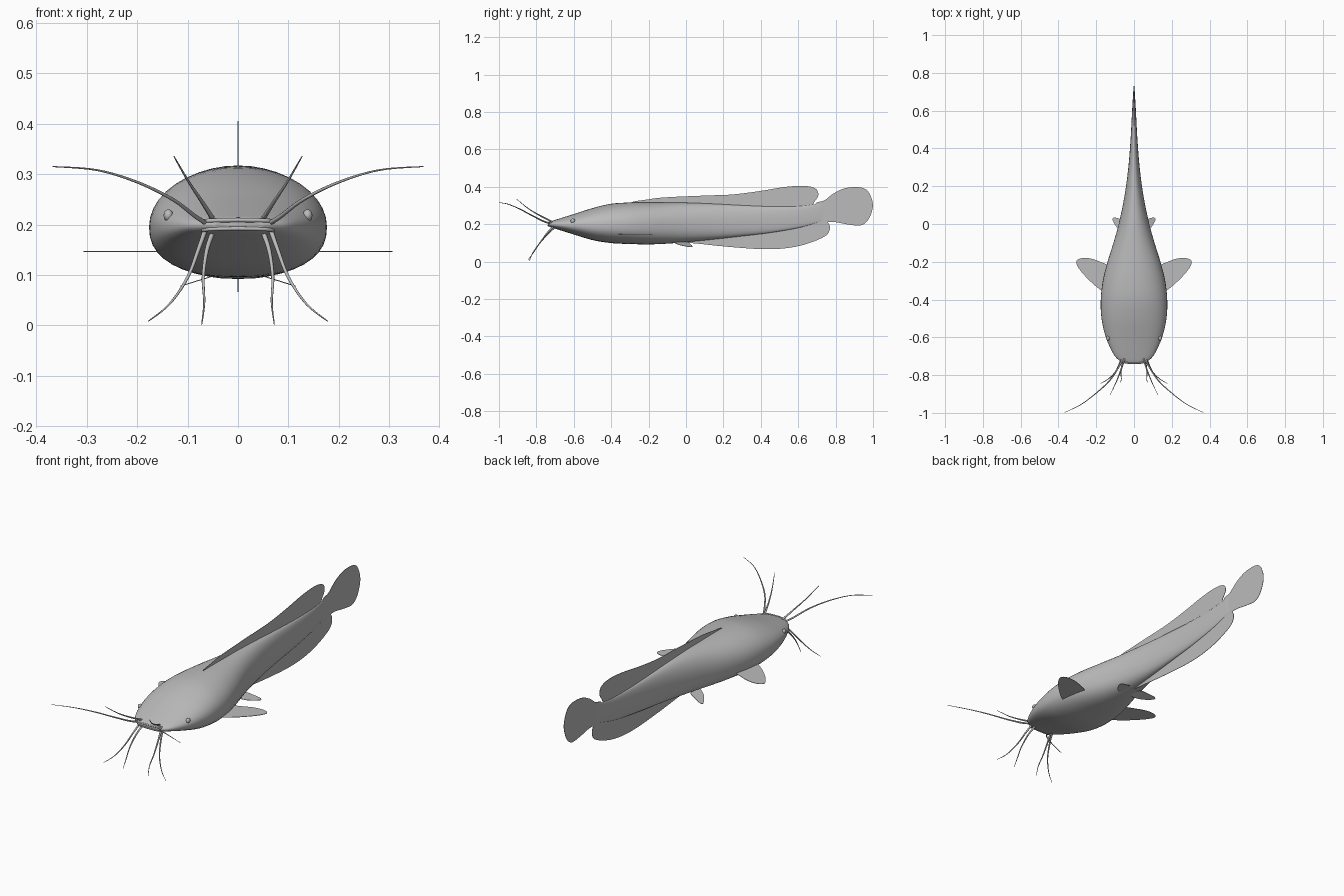
import bpy, bmesh, math
from mathutils import Vector

cube = bpy.data.objects.get("Cube")
if cube:
    bpy.data.objects.remove(cube)

grey = bpy.data.materials.new("skin grey")
grey.use_nodes = True
grey.diffuse_color = (0.5, 0.5, 0.5, 1)
grey.node_tree.nodes["Principled BSDF"].inputs["Base Color"].default_value = (0.5, 0.5, 0.5, 1)


def finish(name, bm, smooth=True):
    bmesh.ops.recalc_face_normals(bm, faces=bm.faces)
    mesh = bpy.data.meshes.new(name)
    bm.to_mesh(mesh)
    bm.free()
    mesh.materials.append(grey)
    obj = bpy.data.objects.new(name, mesh)
    bpy.context.collection.objects.link(obj)
    for p in mesh.polygons:
        p.use_smooth = smooth
    return obj


def spline(points, steps, closed=False):
    """Catmull-Rom curve through points of any dimension."""
    n, out = len(points), []
    pick = (lambda i: points[i % n]) if closed else (lambda i: points[min(max(i, 0), n - 1)])
    for i in range(n if closed else n - 1):
        for s in range(steps):
            t = s / steps
            out.append([0.5 * (2 * b + (c - a) * t + (2 * a - 5 * b + 4 * c - d) * t * t
                               + (3 * b - a - 3 * c + d) * t ** 3)
                        for a, b, c, d in zip(pick(i - 1), pick(i), pick(i + 1), pick(i + 2))])
    if not closed:
        out.append(list(points[-1]))
    return out


def loft(bm, rings):
    rows = [[bm.verts.new(p) for p in ring] for ring in rings]
    n = len(rows[0])
    for a, b in zip(rows, rows[1:]):
        for i in range(n):
            bm.faces.new((a[i], a[(i + 1) % n], b[(i + 1) % n], b[i]))
    bm.faces.new(rows[0])
    bm.faces.new(rows[-1])


def tube(name, points, r0, r1, sides=8):
    path = [Vector(p) for p in spline(points, 6)]
    rings = []
    for i, p in enumerate(path):
        d = (path[min(i + 1, len(path) - 1)] - path[max(i - 1, 0)]).normalized()
        u = d.cross(Vector((0.3, 0.2, 1))).normalized()
        v = d.cross(u)
        r = r0 + (r1 - r0) * i / (len(path) - 1)
        rings.append([p + r * (u * math.cos(k * math.tau / sides) + v * math.sin(k * math.tau / sides))
                      for k in range(sides)])
    bm = bmesh.new()
    loft(bm, rings)
    return finish(name, bm)


def fin(name, outline, place, offset):
    """Thin plate: outline smoothed in 2D, placed in space, given thickness."""
    pts = [Vector(place(*p)) for p in spline(outline, 5, True)]
    bm = bmesh.new()
    loft(bm, [[p + offset for p in pts], [p - offset for p in pts]])
    return finish(name, bm, False)


# Body: y, half width, bottom, widest height, top
stations = [
    (-0.737, 0.050, 0.190, 0.200, 0.209), (-0.725, 0.074, 0.184, 0.199, 0.215),
    (-0.69, 0.108, 0.173, 0.198, 0.226), (-0.60, 0.149, 0.145, 0.196, 0.254),
    (-0.50, 0.172, 0.115, 0.195, 0.286), (-0.40, 0.176, 0.099, 0.195, 0.309),
    (-0.30, 0.165, 0.094, 0.195, 0.316), (-0.20, 0.140, 0.092, 0.197, 0.317),
    (-0.10, 0.109, 0.096, 0.200, 0.316), (0.0, 0.081, 0.104, 0.203, 0.315),
    (0.15, 0.050, 0.119, 0.208, 0.309), (0.30, 0.030, 0.136, 0.215, 0.301),
    (0.45, 0.018, 0.154, 0.223, 0.295), (0.60, 0.010, 0.180, 0.238, 0.296),
    (0.70, 0.004, 0.208, 0.257, 0.308), (0.735, 0.001, 0.216, 0.262, 0.312)]
rings = []
for y, w, low, mid, top in spline(stations, 4):
    ring = []
    for k in range(40):
        a = k * math.tau / 40
        c, s = math.cos(a), math.sin(a)
        e = 0.95 if s > 0 else 0.82
        height = top - mid if s > 0 else mid - low
        ring.append((w * math.copysign(abs(c) ** e, c), y,
                     mid + height * math.copysign(abs(s) ** e, s)))
    rings.append(ring)
bm = bmesh.new()
loft(bm, rings)
body = finish("body", bm)
bpy.ops.object.select_all(action="DESELECT")
body.select_set(True)
bpy.context.view_layer.objects.active = body
bpy.ops.object.shade_smooth_by_angle(angle=math.radians(45))

# Upright fins along the midline, outlines in y and z
upright = lambda y, z: (0, y, z)
thin_x = Vector((0.001, 0, 0))
fin("dorsal_fin", [(-0.28, 0.312), (-0.2, 0.333), (-0.1, 0.344), (0.1, 0.353), (0.25, 0.359),
                   (0.4, 0.378), (0.53, 0.399), (0.63, 0.405), (0.69, 0.392), (0.708, 0.36),
                   (0.69, 0.325), (0.65, 0.295), (0.45, 0.28), (0.1, 0.29)], upright, thin_x)
fin("anal_fin", [(0.0, 0.107), (0.1, 0.092), (0.25, 0.077), (0.4, 0.067), (0.52, 0.07),
                 (0.63, 0.09), (0.73, 0.128), (0.765, 0.16), (0.765, 0.2), (0.73, 0.216),
                 (0.6, 0.195), (0.4, 0.165), (0.15, 0.135)], upright, thin_x)
fin("tail_fin", [(0.69, 0.306), (0.74, 0.327), (0.79, 0.365), (0.85, 0.392), (0.92, 0.398),
                 (0.967, 0.382), (0.993, 0.335), (0.998, 0.285), (0.975, 0.225), (0.935, 0.194),
                 (0.87, 0.198), (0.79, 0.212), (0.7, 0.215)], upright, thin_x)

# Whisker paths on the left side
whiskers = {
    "upper_jaw_whisker": [(0.058, -0.71, 0.2), (0.083, -0.76, 0.215), (0.13, -0.83, 0.25),
                          (0.2, -0.895, 0.284), (0.28, -0.955, 0.308), (0.368, -0.998, 0.315)],
    "nose_whisker": [(0.048, -0.705, 0.208), (0.07, -0.775, 0.243), (0.098, -0.845, 0.285),
                     (0.127, -0.906, 0.335)],
    "outer_chin_whisker": [(0.064, -0.705, 0.192), (0.077, -0.74, 0.155), (0.1, -0.785, 0.095),
                           (0.136, -0.82, 0.042), (0.178, -0.845, 0.008)],
    "inner_chin_whisker": [(0.05, -0.70, 0.185), (0.062, -0.74, 0.148), (0.069, -0.785, 0.095),
                           (0.067, -0.82, 0.045), (0.072, -0.838, 0.002)]}

# Paired parts, mirrored across x
for side, m in (("left", 1), ("right", -1)):
    fin(side + "_pectoral_fin",
        [(0.12, -0.37), (0.175, -0.35), (0.235, -0.3), (0.285, -0.245), (0.306, -0.205),
         (0.288, -0.184), (0.24, -0.181), (0.18, -0.2), (0.12, -0.24)],
        lambda x, y: (m * x, y, 0.146), Vector((0, 0, 0.001)))
    fin(side + "_pelvic_fin",
        [(0.03, -0.06), (0.072, -0.04), (0.1, -0.005), (0.114, 0.024), (0.103, 0.034),
         (0.07, 0.025), (0.03, 0.005)],
        lambda x, y: (m * x, y, 0.107 - 0.31 * (x - 0.02)), Vector((0, 0, 0.001)))
    for name, path in whiskers.items():
        tube(side + "_" + name, [(m * x, y, z) for x, y, z in path], 0.0052, 0.001)

    # Eye: small flattened ball set into the head
    bm = bmesh.new()
    bmesh.ops.create_uvsphere(bm, u_segments=16, v_segments=10, radius=0.012)
    for v in bm.verts:
        v.co.x *= 0.8
        v.co += Vector((m * 0.138, -0.605, 0.218))
    finish(side + "_eye", bm)

# Lips along the front of the snout
for name, z, r in (("upper_lip", 0.208, 0.0045), ("lower_lip", 0.191, 0.004)):
    tube(name, [(-0.07, -0.718, z - 0.002), (-0.05, -0.733, z), (0, -0.737, z + 0.001),
                (0.05, -0.733, z), (0.07, -0.718, z - 0.002)], r, r)
